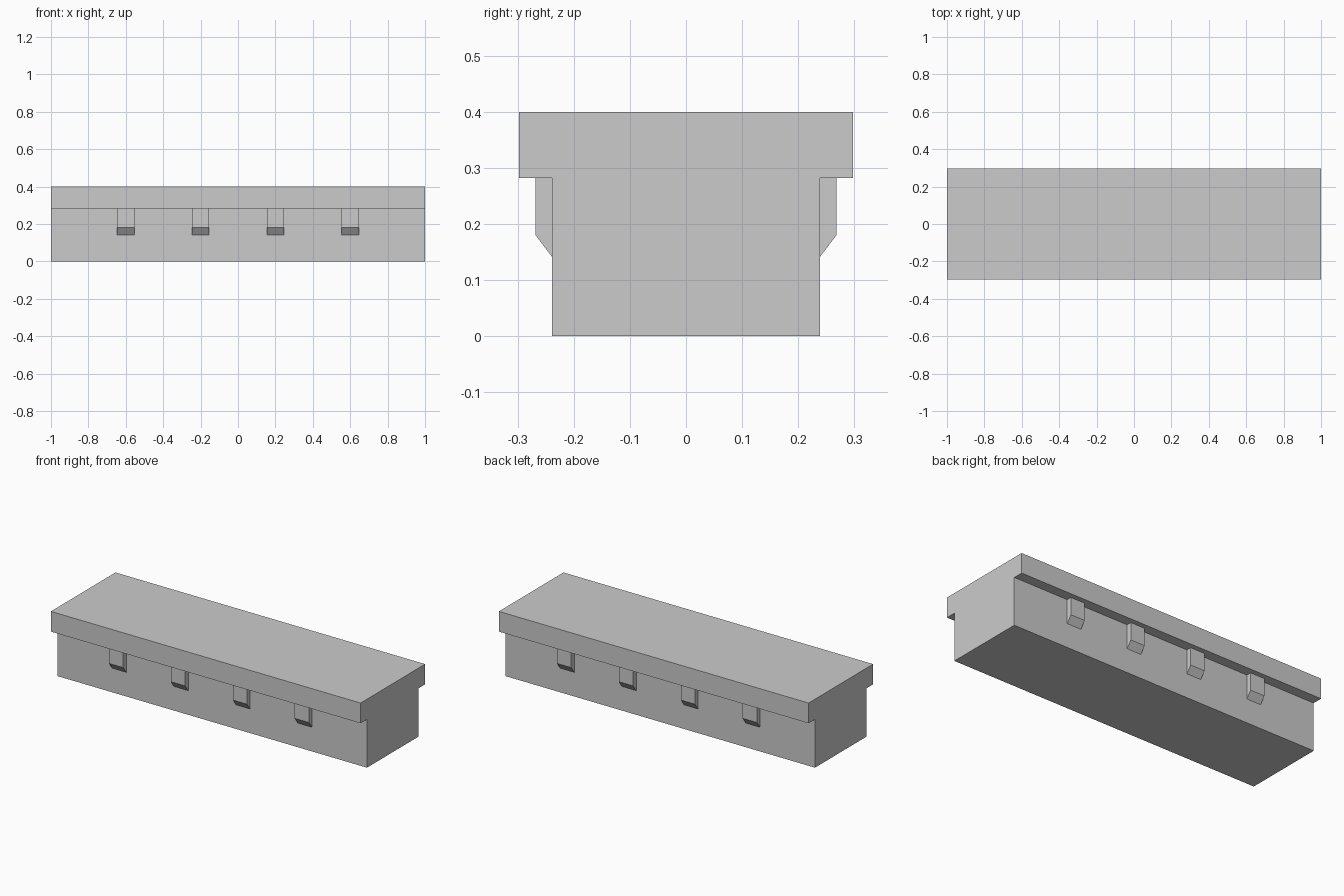
import bpy
import bmesh

if "Cube" in bpy.data.objects:
    bpy.data.objects.remove(bpy.data.objects["Cube"])


def prism(name, profile, x0, x1):
    """Extrude a closed (y, z) profile along x."""
    bm = bmesh.new()
    face = bm.faces.new([bm.verts.new((x0, y, z)) for y, z in profile])
    ext = bmesh.ops.extrude_face_region(bm, geom=[face])
    verts = [g for g in ext["geom"] if isinstance(g, bmesh.types.BMVert)]
    bmesh.ops.translate(bm, verts=verts, vec=(x1 - x0, 0, 0))
    bmesh.ops.recalc_face_normals(bm, faces=bm.faces)
    mesh = bpy.data.meshes.new(name)
    bm.to_mesh(mesh)
    bm.free()
    obj = bpy.data.objects.new(name, mesh)
    bpy.context.collection.objects.link(obj)
    return obj


BODY, CAP, LEDGE, TOP = 0.2385, 0.2975, 0.282, 0.40

# Beam with overhanging cap, one T-shaped section
half = [(BODY, 0), (BODY, LEDGE), (CAP, LEDGE), (CAP, TOP)]
prism("ledge_beam", half + [(-y, z) for y, z in reversed(half)], -1, 1)

# Small chamfered brackets under the overhang, mirrored to the back
bracket = [(-BODY, LEDGE), (-0.268, LEDGE), (-0.268, 0.18), (-BODY, 0.141)]
for i in range(4):
    x = -0.6 + 0.4 * i
    obj = prism(f"bracket_{i + 1}", bracket, x - 0.046, x + 0.046)
    mirror = obj.modifiers.new("Mirror", 'MIRROR')
    mirror.use_axis = (False, True, False)
    mirror.use_mirror_merge = False
